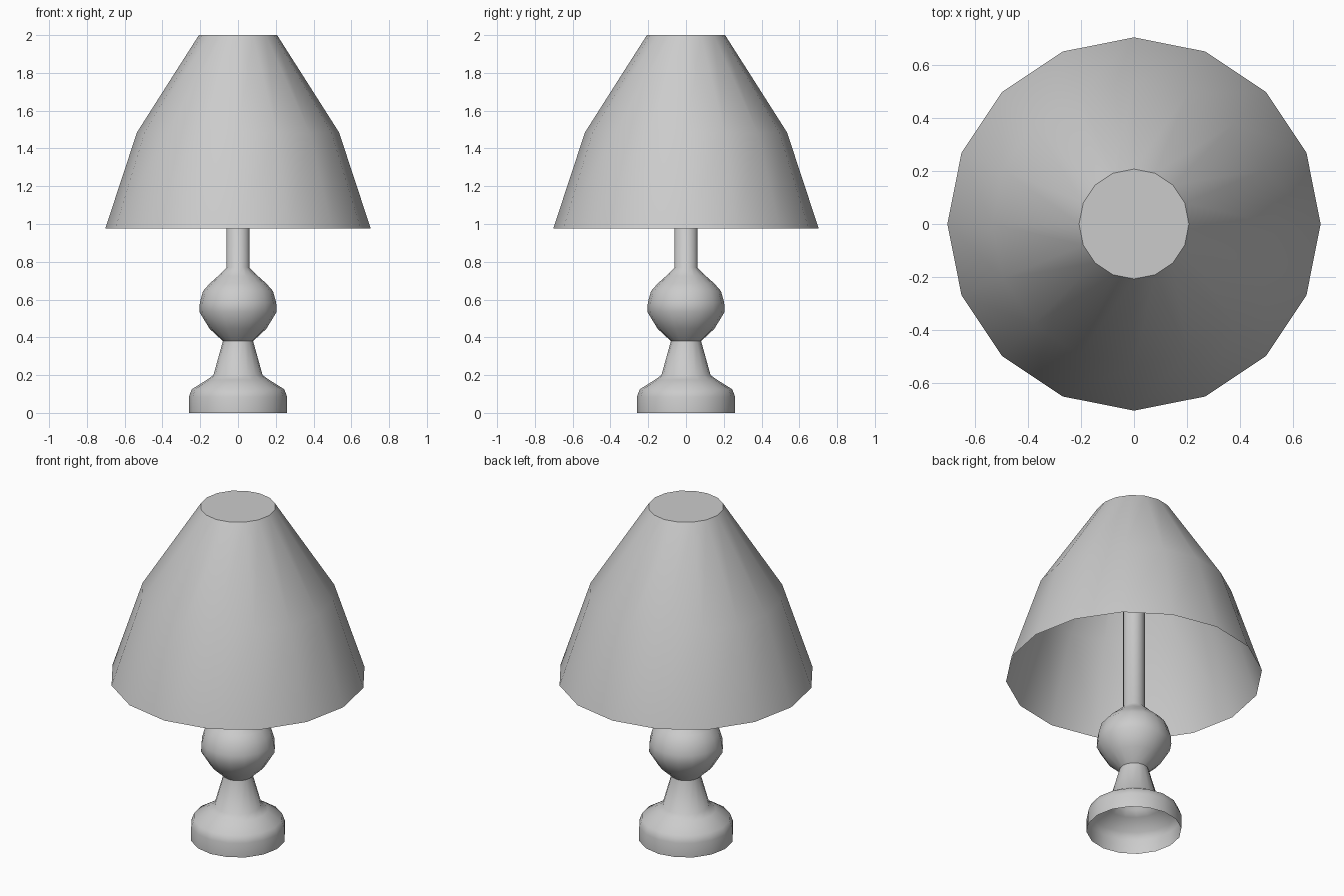
import bpy, bmesh
from math import sin, cos, tau, radians

if "Cube" in bpy.data.objects:
    bpy.data.objects.remove(bpy.data.objects["Cube"])

SIDES = 16

def lathe(name, profile, cap_top=False):
    bm = bmesh.new()
    rings = [[bm.verts.new((r * cos(tau * i / SIDES), r * sin(tau * i / SIDES), z))
              for i in range(SIDES)] for r, z in profile]
    for a, b in zip(rings, rings[1:]):
        for i in range(SIDES):
            j = (i + 1) % SIDES
            bm.faces.new((a[i], a[j], b[j], b[i]))
    if cap_top:
        bm.faces.new(rings[-1])
    mesh = bpy.data.meshes.new(name)
    bm.to_mesh(mesh)
    bm.free()
    obj = bpy.data.objects.new(name, mesh)
    bpy.context.collection.objects.link(obj)
    bpy.ops.object.select_all(action='DESELECT')
    obj.select_set(True)
    bpy.context.view_layer.objects.active = obj
    bpy.ops.object.shade_smooth_by_angle(angle=radians(50))
    return obj

# Turned stand, open underneath: foot, tapered neck, ball and pole
lathe("lamp_stand", [
    (0.26, 0.0), (0.26, 0.085), (0.245, 0.125), (0.165, 0.175), (0.13, 0.20),
    (0.08, 0.38),
    (0.15, 0.445), (0.205, 0.535), (0.202, 0.585), (0.185, 0.645), (0.15, 0.685),
    (0.105, 0.725), (0.06, 0.77), (0.06, 2.0)])

# Thin shade, open below and closed by a flat disc on top
lathe("lamp_shade", [(0.703, 0.975), (0.535, 1.485), (0.207, 2.0)], cap_top=True)
